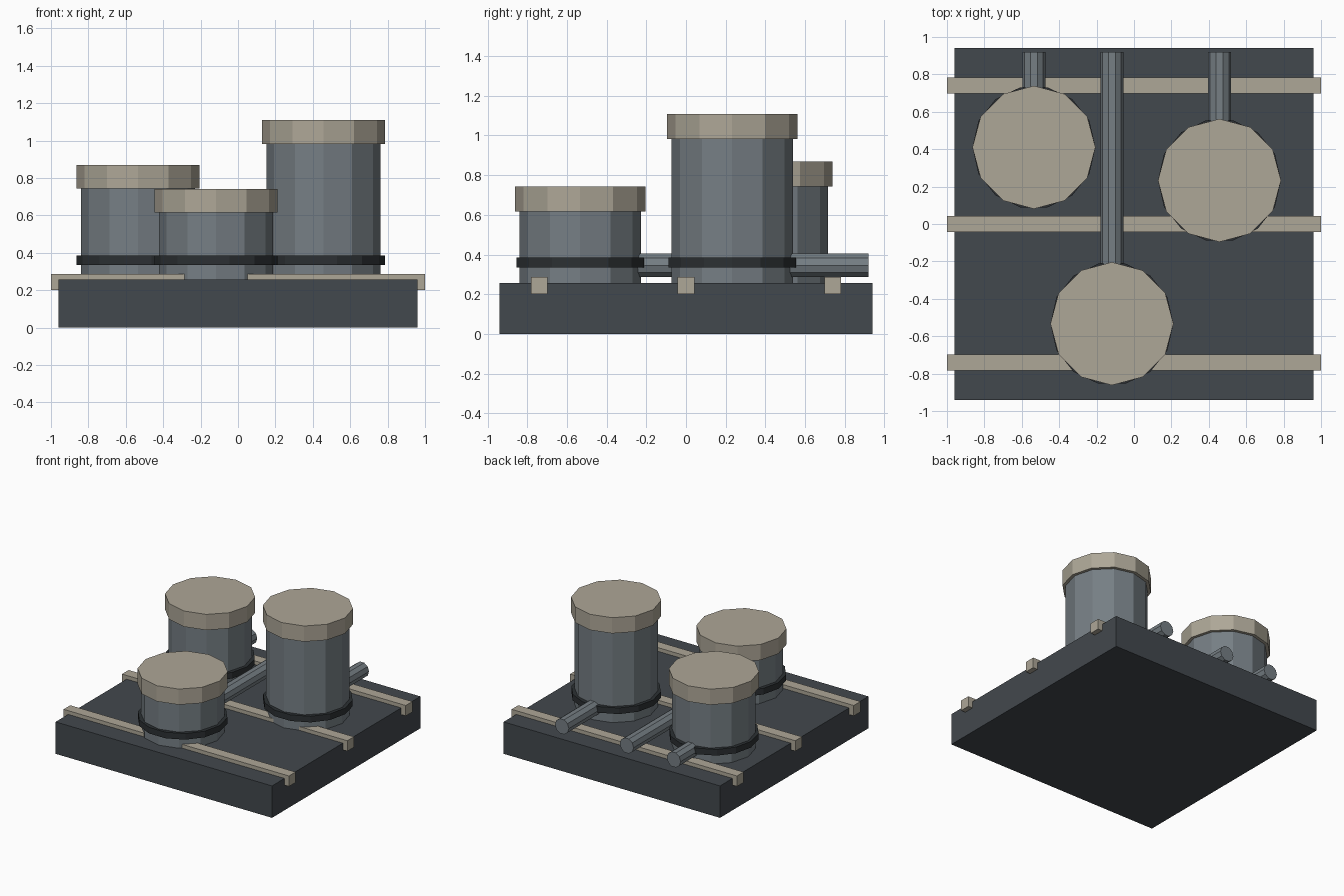
import bpy, bmesh
from math import cos, sin, tau
from mathutils import Vector

if "Cube" in bpy.data.objects:
    bpy.data.objects.remove(bpy.data.objects["Cube"])


def material(name, rgb):
    m = bpy.data.materials.new(name)
    m.diffuse_color = (*rgb, 1)
    m.use_nodes = True
    m.node_tree.nodes["Principled BSDF"].inputs["Base Color"].default_value = m.diffuse_color
    return m


DARK = material("dark_slate", (0.055, 0.065, 0.075))
STEEL = material("steel_grey", (0.18, 0.21, 0.23))
BEIGE = material("beige", (0.42, 0.385, 0.31))
BLACK = material("band_black", (0.025, 0.03, 0.033))


def finish(name, bm, mat):
    bmesh.ops.recalc_face_normals(bm, faces=bm.faces)
    mesh = bpy.data.meshes.new(name)
    bm.to_mesh(mesh)
    bm.free()
    mesh.materials.append(mat)
    obj = bpy.data.objects.new(name, mesh)
    bpy.context.collection.objects.link(obj)


def box(name, center, size, mat):
    bm = bmesh.new()
    bmesh.ops.create_cube(bm, size=1)
    for v in bm.verts:
        v.co = Vector(a * s + c for a, s, c in zip(v.co, size, center))
    finish(name, bm, mat)


def prism(name, start, length, radius, sides, mat, axis="Z"):
    """Flat-sided cylinder from start, running along +z or +y."""
    bm = bmesh.new()
    loops = []
    for t in (0, length):
        loop = []
        for i in range(sides):
            u, w = radius * cos(tau * i / sides), radius * sin(tau * i / sides)
            off = (u, w, t) if axis == "Z" else (u, t, w)
            loop.append(bm.verts.new(Vector(start) + Vector(off)))
        bm.faces.new(loop)
        loops.append(loop)
    a, b = loops
    for i in range(sides):
        j = (i + 1) % sides
        bm.faces.new((a[i], a[j], b[j], b[i]))
    finish(name, bm, mat)


# Base slab
BASE_TOP = 0.256
box("base_slab", (0, 0, BASE_TOP / 2), (1.92, 1.88, BASE_TOP), DARK)

# Cross rails let into the slab
for i, y in enumerate((-0.74, 0, 0.74), 1):
    box(f"cross_rail_{i}", (0, y, 0.244), (2.0, 0.084, 0.084), BEIGE)

# Tanks, each with a lid, a band and an outlet pipe to the back
CAP_H = 0.126
for i, (x, y, top) in enumerate(
        ((-0.535, 0.41, 0.869), (-0.118, -0.533, 0.742), (0.457, 0.233, 1.109)), 1):
    body_h = top - CAP_H / 2 - BASE_TOP
    prism(f"tank_body_{i}", (x, y, BASE_TOP), body_h, 0.305, 12, STEEL)
    prism(f"tank_lid_{i}", (x, y, top - CAP_H), CAP_H, 0.329, 12, BEIGE)
    prism(f"tank_band_{i}", (x, y, 0.336), 0.049, 0.329, 14, BLACK)
    prism(f"outlet_pipe_{i}", (x, y + 0.2, 0.346), 0.92 - y - 0.2, 0.0615, 10, STEEL, "Y")
